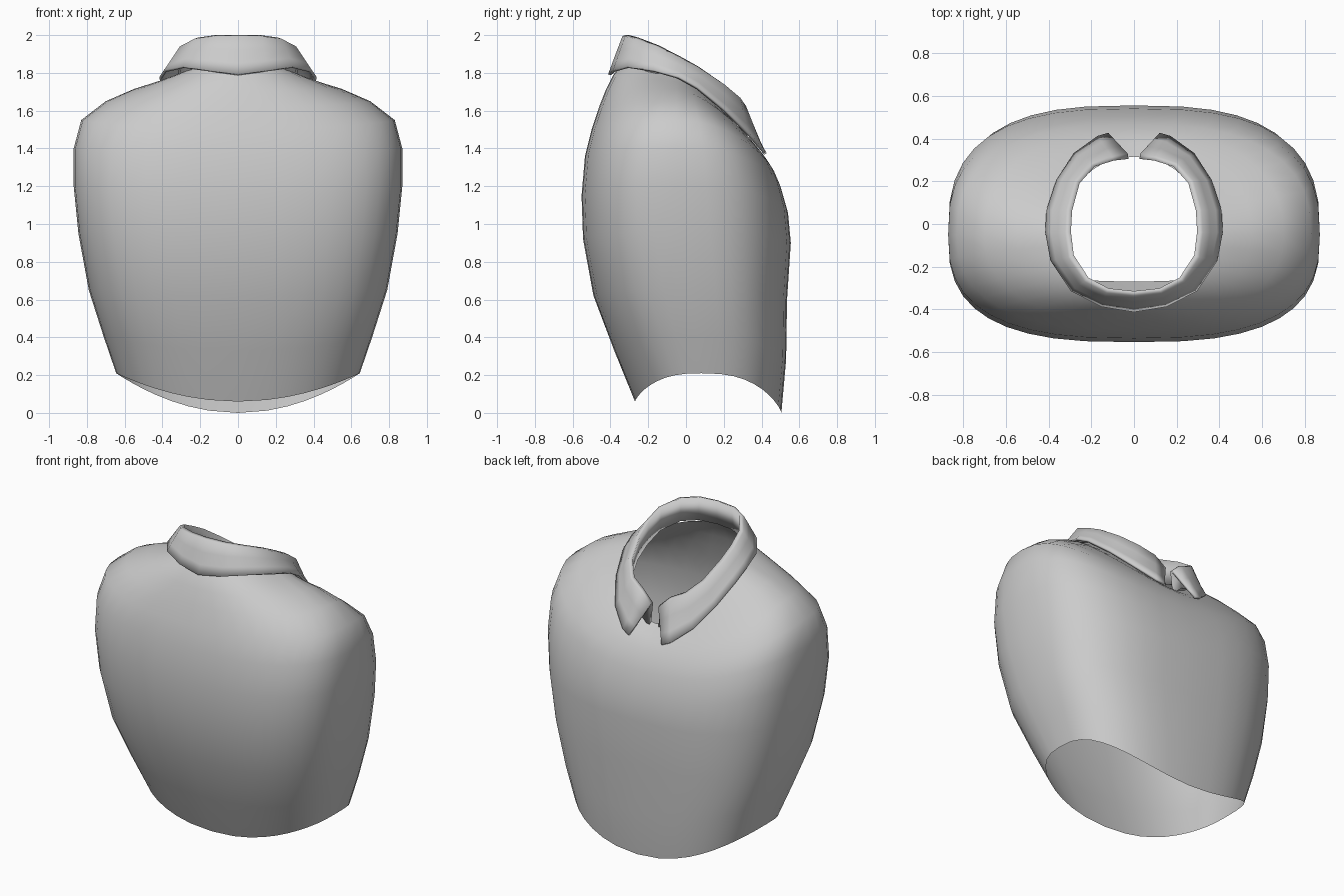
import bpy, math
from mathutils import Vector
from mathutils.bvhtree import BVHTree

if "Cube" in bpy.data.objects:
    bpy.data.objects.remove(bpy.data.objects["Cube"])


def make(name, verts, faces):
    me = bpy.data.meshes.new(name)
    me.from_pydata(verts, [], faces)
    me.polygons.foreach_set("use_smooth", [True] * len(me.polygons))
    ob = bpy.data.objects.new(name, me)
    bpy.context.collection.objects.link(ob)
    return ob


def grid_faces(rows, cols, closed):
    n = cols if closed else cols - 1
    return [(r * cols + i, r * cols + (i + 1) % cols,
             (r + 1) * cols + (i + 1) % cols, (r + 1) * cols + i)
            for r in range(rows - 1) for i in range(n)]


# Torso rings: side x, side y, side z, -y edge (y, z), +y edge (y, z), squareness, drop power
rings = [
    (.645, .08, .21, -.27, .06, .505, .00, 2.6, 2.0),
    (.71, .06, .40, -.38, .33, .53, .28, 2.7, 2.0),
    (.79, .02, .65, -.49, .62, .535, .60, 2.8, 2.0),
    (.845, -.03, .95, -.545, .92, .555, .90, 2.8, 2.0),
    (.87, -.05, 1.20, -.553, 1.15, .54, 1.06, 2.8, 2.0),
    (.87, -.05, 1.40, -.535, 1.36, .50, 1.20, 2.7, 1.9),
    (.83, -.05, 1.55, -.50, 1.50, .47, 1.27, 2.5, 1.7),
    (.70, -.05, 1.65, -.46, 1.62, .44, 1.32, 2.3, 1.5),
    (.55, -.05, 1.715, -.425, 1.71, .415, 1.355, 2.2, 1.4),
    (.42, -.05, 1.755, -.385, 1.79, .38, 1.39, 2.1, 1.3),
    (.325, -.03, 1.785, -.34, 1.84, .315, 1.44, 2.1, 1.3),
]
SEG = 40
verts = []
for xs, ys, zs, yb, zb, yf, zf, n, k in rings:
    for i in range(SEG):
        a = 2 * math.pi * i / SEG
        c, s = math.cos(a), math.sin(a)
        cx = math.copysign(abs(c) ** (2 / n), c)
        sy = abs(s) ** (2 / n)
        w = max(0, 1 - cx * cx) ** (k / 2)
        ye, ze = (yf, zf) if s > 0 else (yb, zb)
        verts.append((xs * cx, ys + (ye - ys) * sy, zs + (ze - zs) * w))
torso_faces = grid_faces(len(rings), SEG, True)
make("shirt_torso", verts, torso_faces)
tree = BVHTree.FromPolygons([Vector(v) for v in verts], torso_faces)

# Collar: half of the fold line and of the leaf's lower edge, from the gap round to the nape
fold = [(.03, .31, 1.56), (.10, .30, 1.625), (.19, .27, 1.67), (.26, .19, 1.74),
        (.295, .06, 1.83), (.30, -.04, 1.885), (.285, -.15, 1.94),
        (.215, -.255, 1.98), (.12, -.305, 1.993), (0, -.318, 1.995)]
hem = [(.12, .42, 1.37), (.17, .405, 1.38), (.28, .325, 1.47), (.36, .20, 1.59),
       (.405, .06, 1.715), (.41, -.04, 1.77), (.385, -.17, 1.81),
       (.29, -.31, 1.83), (.15, -.38, 1.81), (0, -.405, 1.79)]


def mirrored(half):
    return half + [(-x, y, z) for x, y, z in reversed(half[:-1])]


def above_torso(p, gap=.02):
    hit = tree.ray_cast(Vector((p[0], p[1], 3)), Vector((0, 0, -1)))[0]
    return (p[0], p[1], max(p[2], hit.z + gap) if hit else p[2])


stand = [(x * 1.06, y * 1.05, z - .15) for x, y, z in fold]
outer = [(x * 1.06, y * 1.04, z - .006) for x, y, z in fold]
rows = [stand, fold, outer]
for t in (.35, .7, 1):
    rows.append([above_torso(tuple(Vector(o).lerp(Vector(h), t)))
                 for o, h in zip(outer, hem)])
rows = [mirrored(r) for r in rows]
cols = len(rows[0])
collar = make("shirt_collar", [p for r in rows for p in r],
              grid_faces(len(rows), cols, False))
sol = collar.modifiers.new("thickness", 'SOLIDIFY')
sol.thickness = .016
sol.offset = 0
